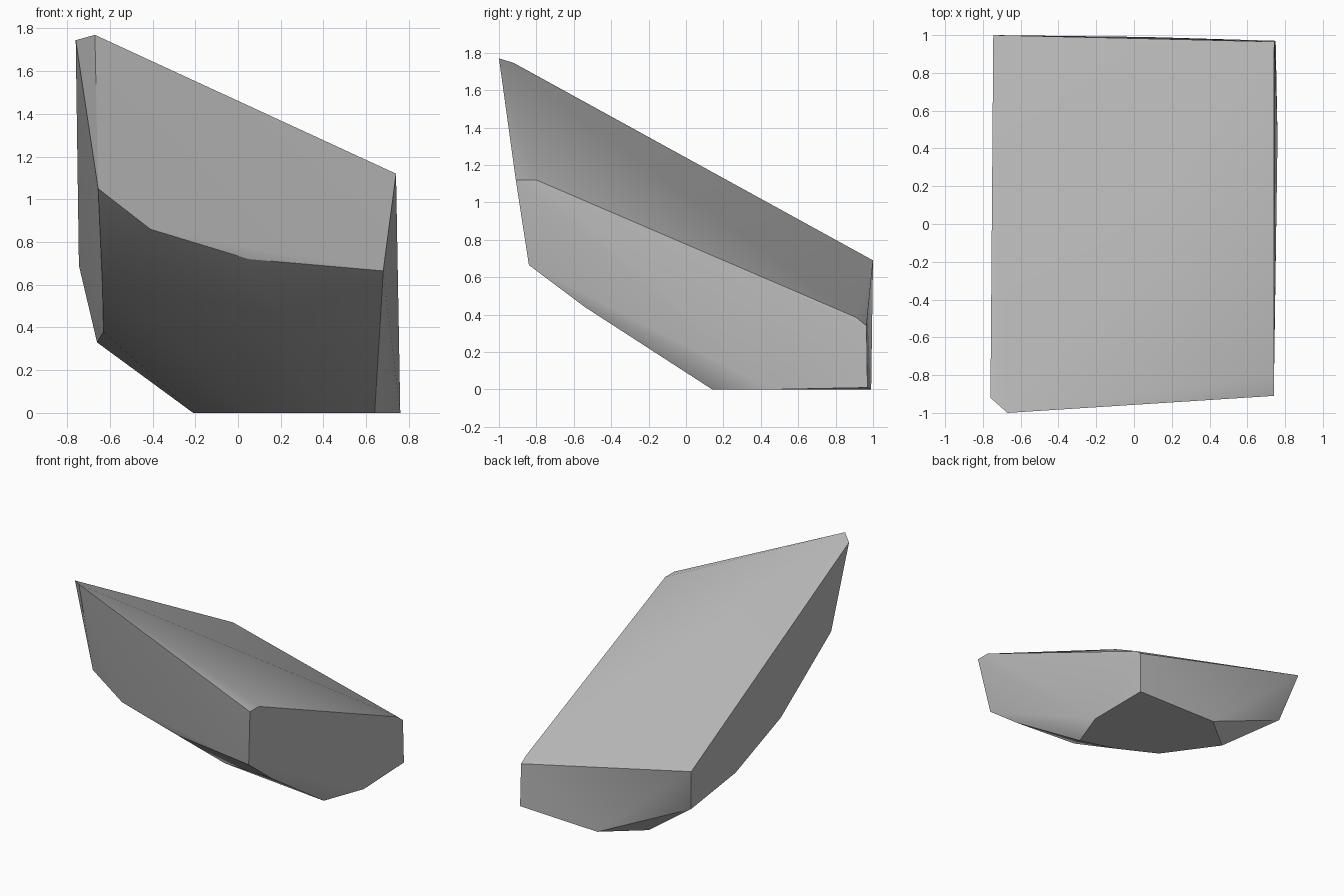
import bpy
import bmesh
import math

# Remove the default cube
default_cube = bpy.data.objects.get("Cube")
if default_cube:
    bpy.data.objects.remove(default_cube, do_unlink=True)


def make_material(name, colour):
    material = bpy.data.materials.new(name)
    material.use_nodes = True
    material.diffuse_color = colour
    shader = next(n for n in material.node_tree.nodes if n.type == "BSDF_PRINCIPLED")
    shader.inputs["Base Color"].default_value = colour
    shader.inputs["Roughness"].default_value = 0.8
    return material


def make_hull(name, outlines, material):
    """Wrap a convex shell around several corner outlines."""
    bm = bmesh.new()
    for outline in outlines:
        for corner in outline:
            bm.verts.new(corner)
    result = bmesh.ops.convex_hull(bm, input=bm.verts)
    loose = [v for v in set(result["geom_interior"] + result["geom_unused"])
             if isinstance(v, bmesh.types.BMVert)]
    bmesh.ops.delete(bm, geom=loose, context="VERTS")
    bmesh.ops.recalc_face_normals(bm, faces=bm.faces)
    mesh = bpy.data.meshes.new(name)
    bm.to_mesh(mesh)
    bm.free()
    mesh.materials.append(material)
    obj = bpy.data.objects.new(name, mesh)
    bpy.context.collection.objects.link(obj)
    return obj


# Sloping top slab outline
top_rim = [
    (-.76, -.92, 1.745), (-.67, -1, 1.77), (.74, -.91, 1.12), (.74, -.8, 1.12),
    (.74, .91, .385), (.745, .965, .34), (-.745, 1, .69),
]
# Lower edge of the front face
front_edge = [(-.655, -.85, 1.05), (-.41, -.84, .86), (.05, -.82, .72), (.68, -.84, .665)]
# Curved underside and the lower edge of the side
underside = [
    (.2, -.45, .4), (.667, -.54, .44),
    (-.635, -.26, .6), (-.63, .29, .38), (-.66, .88, .33),
]
# Flat resting face on the ground
base = [
    (.64, .14, 0), (.76, .46, 0), (.75, .97, .01), (.07, .99, 0),
    (-.21, .76, 0), (.07, .37, 0), (.36, .22, 0),
]

stone_grey = make_material("stone_grey", (.5, .5, .5, 1))
rock = make_hull("rock", [top_rim, front_edge, underside, base], stone_grey)

# Smooth the gentle facets and keep the main edges crisp
bpy.ops.object.select_all(action="DESELECT")
rock.select_set(True)
bpy.context.view_layer.objects.active = rock
bpy.ops.object.shade_smooth_by_angle(angle=math.radians(30))
